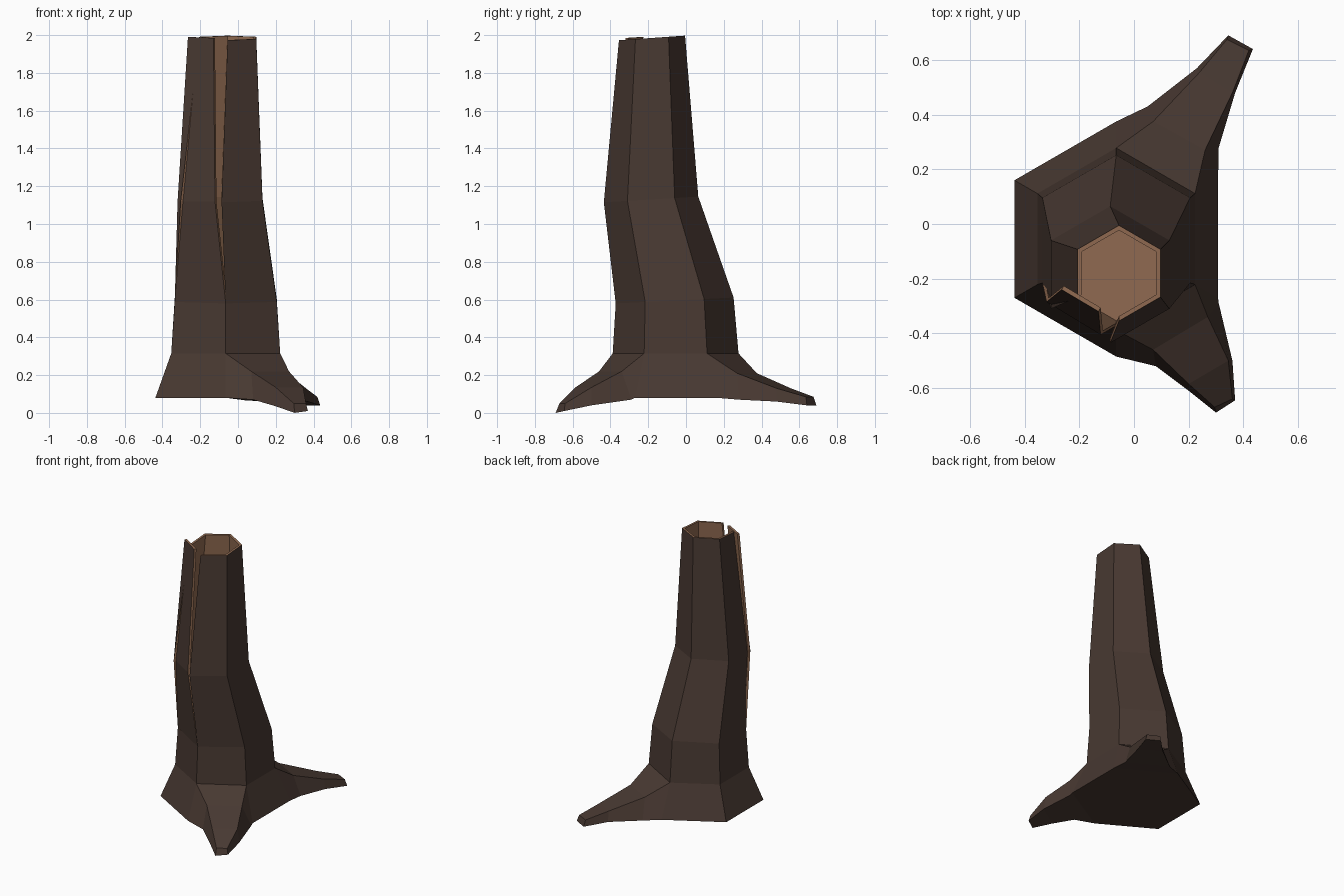
import bpy, math

if "Cube" in bpy.data.objects:
    bpy.data.objects.remove(bpy.data.objects["Cube"])


def material(name, color):
    m = bpy.data.materials.new(name)
    m.diffuse_color = (*color, 1)
    m.use_nodes = True
    m.node_tree.nodes["Principled BSDF"].inputs["Base Color"].default_value = m.diffuse_color
    return m


BARK = material("bark", (0.064, 0.040, 0.031))
WOOD = material("bare_wood", (0.29, 0.15, 0.085))


def hexagon(cx, cy, z, r, tilt=0.0):
    # corners: right-back, back, left-back, left-front, front, right-front
    pts = []
    for k in range(6):
        a = math.radians(30 + 60 * k)
        y = r * math.sin(a)
        pts.append((cx + r * math.cos(a), cy + y, z + tilt * y))
    return pts


def loft(name, sections, wood_from=99, start=None, end=None):
    """Skin sections; sides with index >= wood_from are bare wood.
    start / end are lists of cap polygons (section indices, material)."""
    n = len(sections[0])
    verts = [p for s in sections for p in s]
    faces, mats = [], []
    for j in range(len(sections) - 1):
        for i in range(n):
            k = (i + 1) % n
            faces.append((j * n + i, j * n + k, (j + 1) * n + k, (j + 1) * n + i))
            mats.append(1 if i >= wood_from else 0)
    last = (len(sections) - 1) * n
    for poly, mat in start or []:
        faces.append([i for i in reversed(poly)])
        mats.append(mat)
    for poly, mat in end or []:
        faces.append([last + i for i in poly])
        mats.append(mat)
    me = bpy.data.meshes.new(name)
    me.from_pydata(verts, [], faces)
    me.materials.append(BARK)
    me.materials.append(WOOD)
    for p, m in zip(me.polygons, mats):
        p.material_index = m
    ob = bpy.data.objects.new(name, me)
    bpy.context.collection.objects.link(ob)
    return ob


# Flared solid stump base, with the hollow's floor on top
rings = [hexagon(-0.065, -0.055, 0.08, 0.43),
         hexagon(-0.065, -0.055, 0.315, 0.333),
         hexagon(-0.065, -0.06, 0.595, 0.312, 0.05)]
loft("stump_base", rings, start=[(range(6), 0)], end=[(range(6), 1)])

# Hollow trunk shell, open on its front-left side
levels = [(-0.065, -0.06, 0.595, 0.312, 0.05),
          (-0.087, -0.185, 1.13, 0.25, 0.06),
          (-0.055, -0.18, 1.985, 0.175, 0.07)]
order = [4, 5, 0, 1, 2, 3]
shell = []
for cx, cy, z, r, t in levels:
    outer = hexagon(cx, cy, z, r, t)
    inner = hexagon(cx, cy, z, r - 0.018, t)
    shell.append([outer[i] for i in order] + [inner[i] for i in reversed(order)])
rim = [((i, i + 1, 10 - i, 11 - i), 1) for i in range(5)]
loft("hollow_trunk", shell, wood_from=5, end=rim)

# Split bark slab leaning away on the front-left side
edges = [((-0.335, -0.216, 0.587), (-0.065, -0.372, 0.579)),
         ((-0.32, -0.285, 1.12), (-0.122, -0.405, 1.12)),
         ((-0.265, -0.24, 1.99), (-0.13, -0.32, 1.985))]
slab = []
for a, b in edges:
    ins = [(p[0] + 0.008, p[1] + 0.014, p[2]) for p in (b, a)]
    slab.append([a, b] + ins)
loft("split_slab", slab, wood_from=1, end=[(range(4), 1)])

# Roots: each section is bottom-left, bottom-right, top-right, top-left
base, neck = rings[0], rings[1]
back_root = [
    [base[0], base[1], neck[1], neck[0]],
    [(0.31, 0.28, 0.07), (0.05, 0.43, 0.065), (0.07, 0.375, 0.21), (0.26, 0.27, 0.21)],
    [(0.37, 0.48, 0.06), (0.23, 0.57, 0.06), (0.24, 0.555, 0.13), (0.36, 0.48, 0.13)],
    [(0.435, 0.64, 0.04), (0.345, 0.69, 0.04), (0.34, 0.675, 0.085), (0.42, 0.635, 0.085)]]
front_root = [
    [base[4], base[5], neck[5], neck[4]],
    [(0.08, -0.52, 0.07), (0.31, -0.29, 0.07), (0.27, -0.34, 0.22), (0.07, -0.46, 0.22)],
    [(0.20, -0.61, 0.035), (0.36, -0.50, 0.04), (0.345, -0.50, 0.135), (0.20, -0.585, 0.135)],
    [(0.30, -0.69, 0.0), (0.37, -0.645, 0.01), (0.36, -0.64, 0.05), (0.295, -0.67, 0.05)]]
loft("back_root", back_root, end=[(range(4), 0)])
loft("front_root", front_root, end=[(range(4), 0)])
